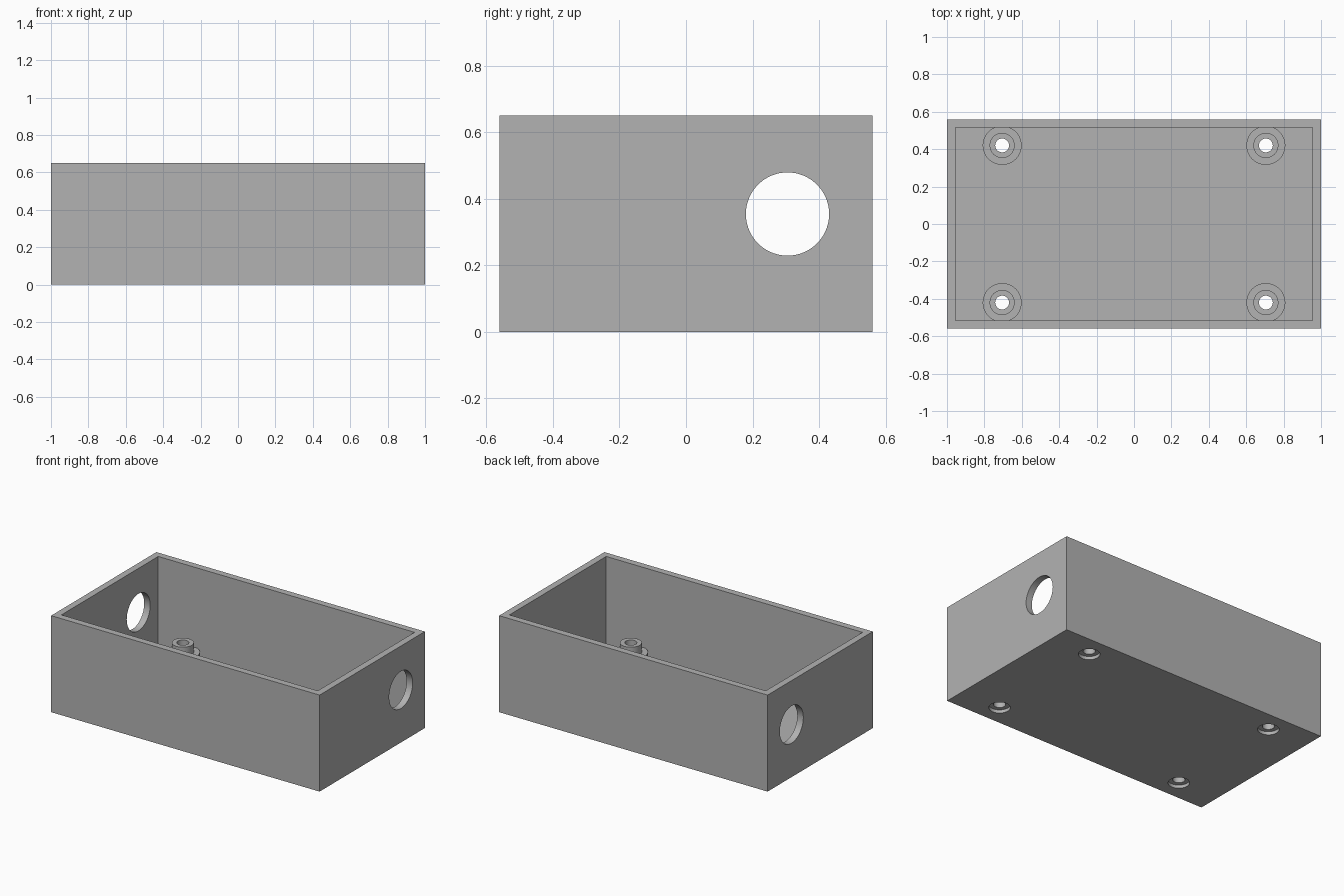
import bpy

if "Cube" in bpy.data.objects:
    bpy.data.objects.remove(bpy.data.objects["Cube"])

W, D, H, WALL, FLOOR = 2.0, 1.12, 0.65, 0.045, 0.045
POST_X, POST_Y = 0.705, 0.42

grey = bpy.data.materials.new("plain grey")
grey.diffuse_color = (0.45, 0.45, 0.45, 1)
grey.use_nodes = True
grey.node_tree.nodes["Principled BSDF"].inputs["Base Color"].default_value = grey.diffuse_color


def box(name, size, z0):
    bpy.ops.mesh.primitive_cube_add(size=1, location=(0, 0, z0 + size[2] / 2))
    ob = bpy.context.object
    ob.name = name
    ob.scale = size
    bpy.ops.object.transform_apply(location=True, scale=True)
    ob.data.materials.append(grey)
    return ob


def cylinder(name, r, x, y, z0, z1):
    bpy.ops.mesh.primitive_cylinder_add(
        vertices=64, radius=r, depth=z1 - z0, location=(x, y, (z0 + z1) / 2))
    ob = bpy.context.object
    ob.name = name
    bpy.ops.object.transform_apply(location=True)
    ob.data.materials.append(grey)
    return ob


def combine(target, tool, operation):
    mod = target.modifiers.new(operation.lower(), 'BOOLEAN')
    mod.object, mod.operation, mod.solver = tool, operation, 'EXACT'
    bpy.context.view_layer.objects.active = target
    bpy.ops.object.modifier_apply(modifier=mod.name)
    bpy.data.objects.remove(tool, do_unlink=True)


# Open-topped case
case = box("enclosure_case", (W, D, H), 0)
combine(case, box("cavity", (W - 2 * WALL, D - 2 * WALL, H), FLOOR), 'DIFFERENCE')

# Stepped screw posts, bored through and recessed from below
for sx in (-1, 1):
    for sy in (-1, 1):
        x, y = sx * POST_X, sy * POST_Y
        combine(case, cylinder("post_base", 0.104, x, y, 0.02, 0.11), 'UNION')
        combine(case, cylinder("post", 0.067, x, y, 0.03, 0.173), 'UNION')
        combine(case, cylinder("bore", 0.037, x, y, -0.1, 0.3), 'DIFFERENCE')
        combine(case, cylinder("screw_recess", 0.065, x, y, -0.1, 0.022), 'DIFFERENCE')

# Cable opening through both end walls
bpy.ops.mesh.primitive_cylinder_add(
    vertices=96, radius=0.125, depth=3, location=(0, 0.305, 0.354), rotation=(0, 1.5707963, 0))
opening = bpy.context.object
bpy.ops.object.transform_apply(location=True, rotation=True)
opening.data.materials.append(grey)
combine(case, opening, 'DIFFERENCE')

# Smooth round walls, sharp edges
bpy.ops.object.select_all(action='DESELECT')
case.select_set(True)
bpy.context.view_layer.objects.active = case
bpy.ops.object.shade_smooth_by_angle(angle=0.52)
